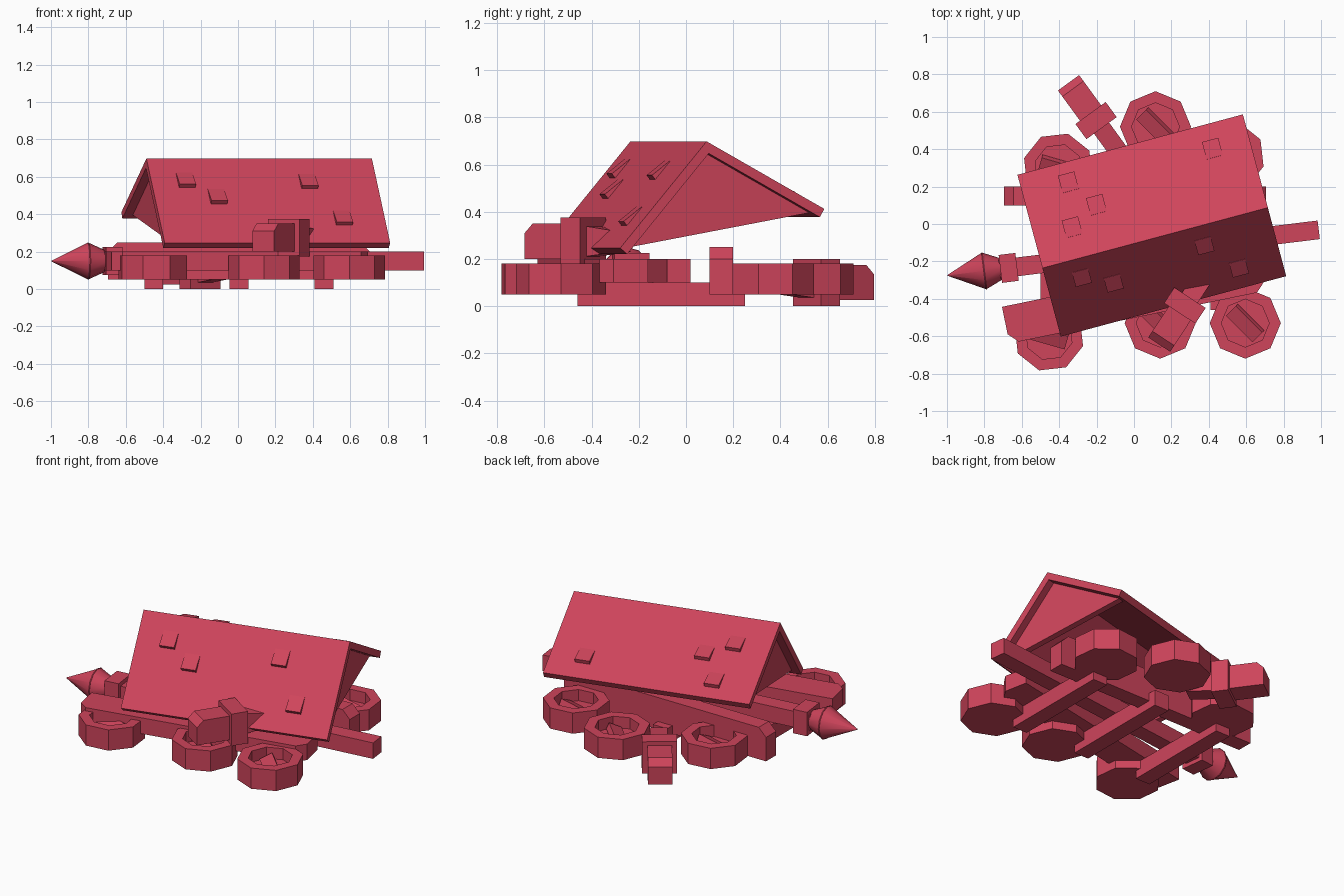
import bpy, bmesh
from math import radians, sin, cos, atan2, pi
from mathutils import Matrix, Vector

cube = bpy.data.objects.get("Cube")
if cube:
    bpy.data.objects.remove(cube, do_unlink=True)

red = bpy.data.materials.new("crimson")
red.use_nodes = True
colour = (0.62, 0.058, 0.105, 1)
red.diffuse_color = colour
red.node_tree.nodes["Principled BSDF"].inputs["Base Color"].default_value = colour


def finish(name, bm, matrix):
    bmesh.ops.recalc_face_normals(bm, faces=bm.faces)
    mesh = bpy.data.meshes.new(name)
    bm.to_mesh(mesh)
    bm.free()
    mesh.materials.append(red)
    obj = bpy.data.objects.new(name, mesh)
    obj.matrix_world = matrix
    bpy.context.collection.objects.link(obj)
    return obj


def at(x, y, z, yaw=0.0):
    return Matrix.Translation((x, y, z)) @ Matrix.Rotation(yaw, 4, 'Z')


def box(name, size, matrix):
    bm = bmesh.new()
    bmesh.ops.create_cube(bm, size=1, matrix=Matrix.Diagonal((*size, 1)))
    return finish(name, bm, matrix)


def prism(name, points, depth, matrix):
    """Extrude an XZ profile along Y, centred on Y = 0."""
    bm = bmesh.new()
    face = bm.faces.new([bm.verts.new((x, -depth / 2, z)) for x, z in points])
    new = bmesh.ops.extrude_face_region(bm, geom=[face])["geom"]
    bmesh.ops.translate(bm, vec=(0, depth, 0),
                        verts=[v for v in new if isinstance(v, bmesh.types.BMVert)])
    return finish(name, bm, matrix)


# Axles lying on the ground
for name, x in (("left", 0.46), ("middle", 0.005), ("right", -0.45)):
    box(name + "_axle", (0.1, 0.71, 0.1), at(x, -0.105, 0.05))

# Side beams: one upright, one toppled outward
beam = [(-0.7, -0.1), (0.7, -0.1), (0.7, 0.05), (0.65, 0.1), (-0.65, 0.1), (-0.7, 0.05)]
prism("back_beam", beam, 0.1, at(0.005, 0.15, 0.15))
prism("front_beam", beam, 0.1,
      at(0, -0.4, 0.15, radians(11.6)) @ Matrix.Rotation(pi / 2, 4, 'X'))


# Fallen wheels with a dished top and a slanted spoke
def wheel(name, x, y, turn):
    bm = bmesh.new()
    bmesh.ops.create_cone(bm, cap_ends=True, segments=8, radius1=0.19, radius2=0.19, depth=0.13)
    bm.faces.ensure_lookup_table()
    top = max(bm.faces, key=lambda f: f.calc_center_median().z)
    bmesh.ops.inset_region(bm, faces=[top], thickness=0.062)
    rim = list(top.verts)
    new = bmesh.ops.extrude_face_region(bm, geom=[top])["geom"]
    bmesh.ops.translate(bm, vec=(0, 0, -0.07),
                        verts=[v for v in new if isinstance(v, bmesh.types.BMVert)])
    if top.is_valid:
        bm.faces.remove(top)
    finish(name, bm, at(x, y, 0.115, turn))
    box(name + "_spoke", (0.2, 0.08, 0.04),
        at(x, y, 0.12, radians(-45) + turn) @ Matrix.Rotation(radians(25), 4, 'X'))


skew = radians(29)
for name, x, y, turn in (
        ("front_left_wheel", 0.595, -0.53, 0), ("front_middle_wheel", 0.14, -0.53, 0),
        ("front_right_wheel", -0.455, -0.6, skew), ("back_right_wheel", -0.405, 0.3, skew),
        ("back_middle_wheel", 0.115, 0.52, 0), ("back_left_wheel", 0.51, 0.36, skew)):
    wheel(name, x, y, turn)

# Ram: square shaft, collar and pointed head
ram = at(-0.005, -0.153, 0.15, radians(7))
box("ram_shaft", (1.72, 0.1, 0.1), ram @ Matrix.Translation((0.14, 0, 0)))
box("ram_collar", (0.09, 0.15, 0.15), ram @ Matrix.Translation((-0.67, 0, 0)))
bm = bmesh.new()
for r1, r2, depth, x in ((0.055, 0.1, 0.1, -0.755), (0.1, 0.002, 0.2, -0.9)):
    bmesh.ops.create_cone(bm, cap_ends=True, segments=12, radius1=r1, radius2=r2, depth=depth,
                          matrix=Matrix.Translation((x, 0, 0)) @ Matrix.Rotation(-pi / 2, 4, 'Y'))
head = finish("ram_head", bm, ram)
bpy.context.view_layer.objects.active = head
head.select_set(True)
bpy.ops.object.shade_smooth_by_angle(angle=radians(40))
head.select_set(False)


# Snapped posts: chamfered butt, collar and a jagged broken end
def post(name, x, y, z, yaw):
    m = at(x, y, z, yaw)
    prism(name + "_butt", [(0, -0.075), (0.25, -0.075), (0.25, 0.075), (0.04, 0.075), (0, 0.035)],
          0.14, m)
    box(name + "_collar", (0.1, 0.2, 0.2), m @ Matrix.Translation((0.25, 0, 0)))
    prism(name + "_broken_end", [(0.25, -0.07), (0.46, -0.045), (0.38, -0.005),
                                 (0.54, 0.03), (0.25, 0.07)], 0.1, m)


post("front_post", 0.135, -0.645, 0.275, atan2(0.84, 0.55))
post("back_post", -0.35, 0.755, 0.1, atan2(-0.81, 0.59))

# Roof: tipped and turned, with its origin on the ridge
pitch, tilt, slope, thick = radians(39.5), radians(10.5), 0.59, 0.04
c, s = cos(pitch), sin(pitch)
roof = at(0.113, -0.074, 0.698, radians(15)) @ Matrix.Rotation(tilt, 4, 'X')
across = Matrix.Rotation(pi / 2, 4, 'Z')      # turns the profile to run across the ridge
eave, inner = (slope * c, -slope * s), (slope * c - thick * s, -slope * s - thick * c)
drop = -thick / c
prism("roof", [(0, 0), eave, inner, (0, drop), (-inner[0], inner[1]), (-eave[0], eave[1])],
      1.248, roof @ across)

# Gable boards set in from both ends
half = 0.4
for name, side in (("left", 1), ("right", -1)):
    prism(name + "_gable", [(0, drop), (half, drop - half * s / c), (-half, drop - half * s / c)],
          0.04, roof @ Matrix.Translation((side * 0.555, 0, 0)) @ across)

# Loose shingles, placed by plan position on the two slopes
spots = ((-0.35, 0.22), (-0.2, 0.1), (-0.33, -0.02), (0.42, 0.4),
         (0.375, -0.11), (0.56, -0.23), (-0.28, -0.28), (-0.11, -0.31))
turn = Matrix.Rotation(radians(-15), 3, 'Z')
for i, (x, y) in enumerate(spots):
    p = turn @ Vector((x - 0.113, y + 0.074, 0))
    side = 1 if p.y > 0 else -1
    run = abs(p.y) / cos(pitch - side * tilt)
    m = (roof @ Matrix.Translation((p.x, side * run * c, -run * s))
         @ Matrix.Rotation(-side * (pitch - radians(12)), 4, 'X'))
    box("shingle_%d" % (i + 1), (0.09, 0.1, 0.025), m)
